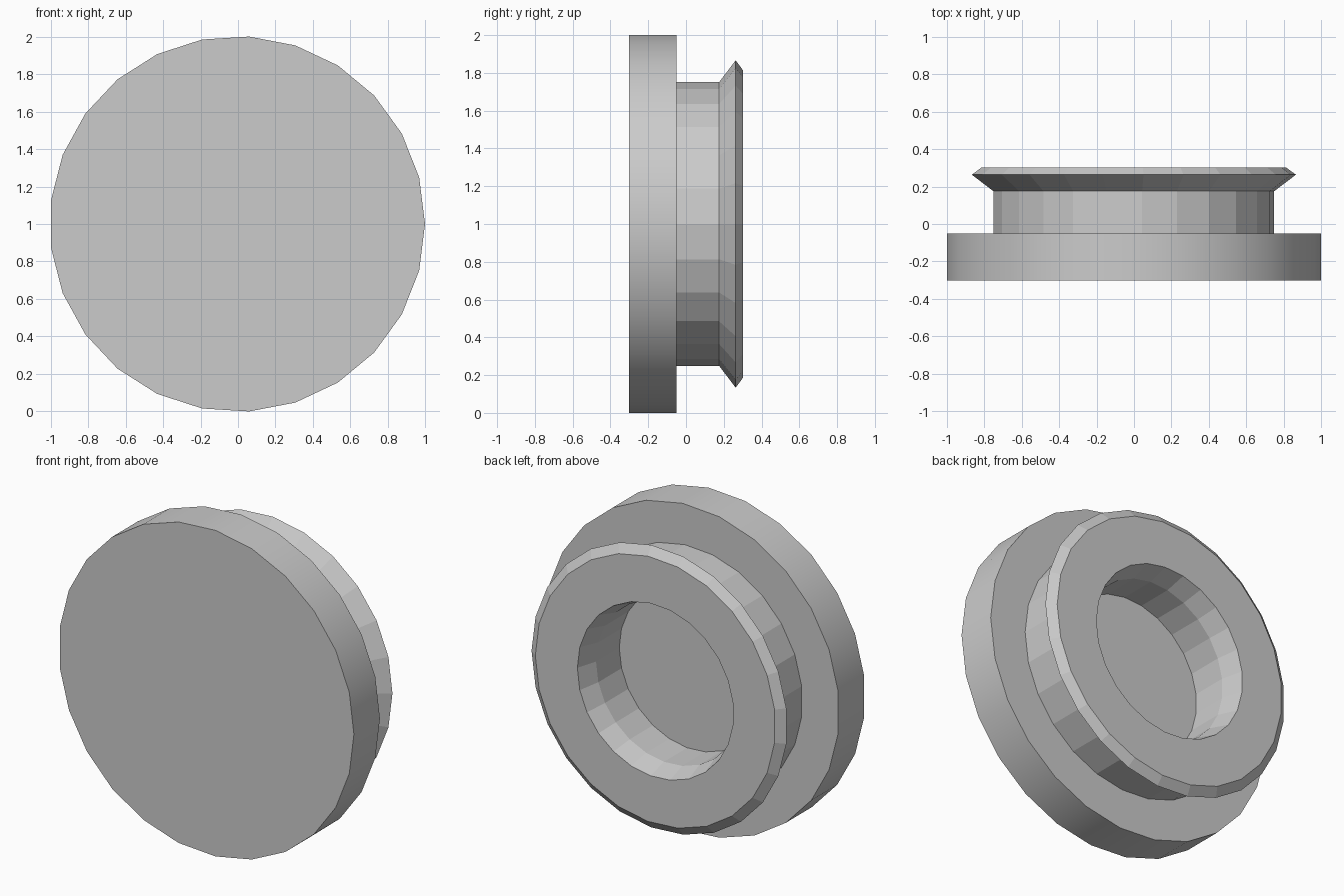
import bpy, bmesh, math

if "Cube" in bpy.data.objects:
    bpy.data.objects.remove(bpy.data.objects["Cube"])

SIDES = 25
CENTRE_X, CENTRE_Z = -0.004, 1.0


def lathe(name, profile, smooth_angle=None):
    """Revolve an open (radius, y) profile about the y axis; radius 0 makes a flat cap."""
    bm = bmesh.new()
    rings = []
    for r, y in profile:
        ring = []
        for i in range(SIDES):
            a = 2 * math.pi * i / SIDES
            ring.append(bm.verts.new((r * math.cos(a), y, r * math.sin(a))))
            if r == 0:
                break
        rings.append(ring)
    for a, b in zip(rings, rings[1:]):
        if len(a) == 1:
            bm.faces.new(b)
        elif len(b) == 1:
            bm.faces.new(a)
        else:
            for i in range(SIDES):
                j = (i + 1) % SIDES
                bm.faces.new((a[i], a[j], b[j], b[i]))
    loose = [v for v in bm.verts if not v.link_faces]
    bmesh.ops.delete(bm, geom=loose, context='VERTS')
    # The ring is closed off against the disc only while normals are computed
    caps = []
    if profile[0][0] > 0:
        for i in range(SIDES):
            j = (i + 1) % SIDES
            caps.append(bm.faces.new((rings[0][i], rings[0][j], rings[-1][j], rings[-1][i])))
    bmesh.ops.recalc_face_normals(bm, faces=bm.faces)
    bmesh.ops.delete(bm, geom=caps, context='FACES_ONLY')
    me = bpy.data.meshes.new(name)
    bm.to_mesh(me)
    bm.free()
    ob = bpy.data.objects.new(name, me)
    ob.location = (CENTRE_X, 0, CENTRE_Z)
    bpy.context.collection.objects.link(ob)
    if smooth_angle:
        bpy.context.view_layer.objects.active = ob
        ob.select_set(True)
        bpy.ops.object.shade_smooth_by_angle(angle=smooth_angle)
        ob.select_set(False)
    return ob


# Solid front disc with a smooth rim
lathe("front_disc", [(0, -0.302), (1.002, -0.302), (1.002, -0.05), (0, -0.05)],
      math.radians(30))

# Faceted neck, flared lip and stepped bore behind the disc
lathe("back_collar", [(0.752, -0.05), (0.752, 0.175), (0.868, 0.263), (0.815, 0.302),
                      (0.53, 0.302), (0.492, 0.175), (0.492, -0.05)])
